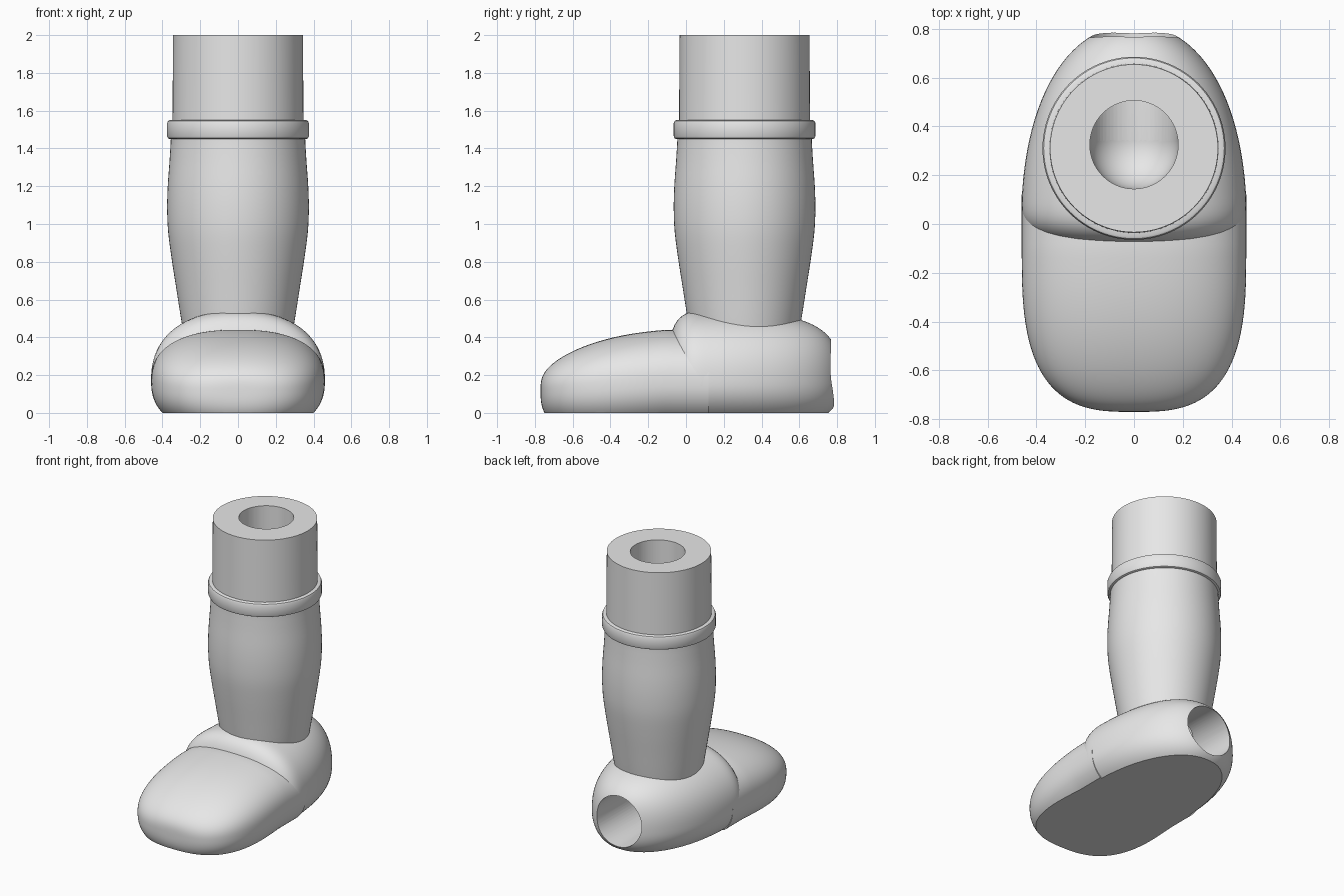
import bpy, bmesh
from math import sin, cos, pi, tau
from mathutils import Matrix, Vector

cube = bpy.data.objects.get("Cube")
if cube:
    bpy.data.objects.remove(cube)

grey = bpy.data.materials.new("light_grey")
grey.use_nodes = True
grey.diffuse_color = (0.8, 0.8, 0.8, 1)
grey.node_tree.nodes["Principled BSDF"].inputs["Base Color"].default_value = (0.8, 0.8, 0.8, 1)

LEG_Y = 0.31
BORE_Y = 0.325
BORE_Z = 0.21
BORE_R = 0.18


def finish(name, bm):
    bmesh.ops.recalc_face_normals(bm, faces=bm.faces)
    mesh = bpy.data.meshes.new(name)
    bm.to_mesh(mesh)
    bm.free()
    mesh.materials.append(grey)
    obj = bpy.data.objects.new(name, mesh)
    bpy.context.collection.objects.link(obj)
    return obj


def lathe(name, profile, y, steps=96):
    """Revolve (radius, height) points about a vertical axis at y."""
    bm = bmesh.new()
    pts = [bm.verts.new((r, y, z)) for r, z in profile]
    edges = [bm.edges.new(pair) for pair in zip(pts, pts[1:])]
    bmesh.ops.spin(bm, geom=pts + edges, cent=(0, y, 0), axis=(0, 0, 1),
                   angle=tau, steps=steps, use_duplicate=False)
    bmesh.ops.remove_doubles(bm, verts=bm.verts, dist=0.0001)
    return finish(name, bm)


def rounded(u, n):
    """Height of a superellipse quarter at distance u from its centre."""
    return max(1 - min(max(u, 0), 1) ** n, 0.00002) ** (1 / n)


def power(v, n):
    return (1 if v >= 0 else -1) * abs(v) ** (2 / n)


def loft(name, stations, section, n, sides=96):
    """Skin rounded sections along y, then slice off a flat sole at z = 0."""
    bm = bmesh.new()
    rings = []
    for y in stations:
        width, centre, up, down = section(y)
        ring = []
        for i in range(sides):
            c, s = cos(tau * i / sides), sin(tau * i / sides)
            ring.append(bm.verts.new((width * power(c, n), y,
                                      centre + (up if s > 0 else down) * power(s, n))))
        rings.append(ring)
    for a, b in zip(rings, rings[1:]):
        for i in range(sides):
            j = (i + 1) % sides
            bm.faces.new((a[i], a[j], b[j], b[i]))
    bm.faces.new(rings[0])
    bm.faces.new(rings[-1])
    cut = bmesh.ops.bisect_plane(bm, geom=bm.verts[:] + bm.edges[:] + bm.faces[:],
                                 plane_co=(0, 0, 0), plane_no=(0, 0, 1), clear_inner=True)
    rim = [e for e in cut["geom_cut"] if isinstance(e, bmesh.types.BMEdge)]
    bmesh.ops.edgeloop_fill(bm, edges=rim)
    return finish(name, bm)


def toe_section(y):
    u = max((-0.1 - y) / 0.67, 0)
    s = rounded(u, 3)
    return 0.46 * s, 0.17 - 0.05 * u, (0.27 - 0.07 * u * u) * s, 0.27 * s


def heel_section(y):
    front = rounded((0.12 - y) / 0.215, 3.5)
    tall = front * rounded(y / 0.81, 3.4)
    return 0.462 * front * rounded(y / 0.815, 2.2), 0.17, 0.37 * tall, 0.265 * tall


def carve(obj, cutter):
    mod = obj.modifiers.new("bore", 'BOOLEAN')
    mod.operation = 'DIFFERENCE'
    mod.solver = 'EXACT'
    mod.object = cutter
    bpy.context.view_layer.objects.active = obj
    bpy.ops.object.modifier_apply(modifier=mod.name)


# Foot: low toe cap tucked under a taller heel
N = 48
toe = loft("toe_cap", [0.12 - 0.89 * sin(pi / 2 * i / N) for i in range(N + 1)],
           toe_section, 2.4)
heel = loft("heel", [0.3575 - 0.4525 * cos(pi * i / N) for i in range(N + 1)],
            heel_section, 2.3)

# Leg: swelling calf, and a straight shaft above it
calf_ctrl = [(0.288, 0.42), (0.305, 0.52), (0.327, 0.66), (0.352, 0.82), (0.37, 0.96),
             (0.375, 1.08), (0.372, 1.2), (0.362, 1.34), (0.355, 1.46)]
calf = []
for i in range(len(calf_ctrl) - 1):
    p = [Vector(calf_ctrl[min(max(i + k, 0), len(calf_ctrl) - 1)]) for k in (-1, 0, 1, 2)]
    for t in (0, 0.25, 0.5, 0.75):
        calf.append(tuple(p[1] + (p[2] - p[0]) * t / 2
                          + (2 * p[0] - 5 * p[1] + 4 * p[2] - p[3]) * t * t / 2
                          + (3 * p[1] - p[0] - 3 * p[2] + p[3]) * t ** 3 / 2))
leg = lathe("leg", [(0, 0.42)] + calf + [(0.355, 1.5), (0.347, 1.5), (0.344, 2), (0, 2)], LEG_Y)

# Band around the leg, with softened edges
band = lathe("leg_band", [(0.335, 1.45), (0.362, 1.45), (0.37, 1.454), (0.375, 1.465),
                          (0.375, 1.535), (0.37, 1.546), (0.362, 1.55), (0.335, 1.55),
                          (0.335, 1.45)], LEG_Y)

# Round channel: down the leg, then out through the heel
r = BORE_R + 0.001
bowl = [(r * sin(pi / 2 * i / 16), BORE_Z - r * cos(pi / 2 * i / 16)) for i in range(17)]
leg_bore = lathe("leg_bore_cutter", bowl + [(r, 2.2), (0, 2.2)], BORE_Y, 64)

bm = bmesh.new()
bmesh.ops.create_cone(bm, cap_ends=True, segments=64, radius1=BORE_R, radius2=BORE_R, depth=0.7,
                      matrix=Matrix.Translation((0, BORE_Y + 0.35, BORE_Z))
                      @ Matrix.Rotation(pi / 2, 4, 'X'))
heel_bore = finish("heel_bore_cutter", bm)

carve(leg, leg_bore)
carve(heel, leg_bore)
carve(heel, heel_bore)
for cutter in (leg_bore, heel_bore):
    bpy.data.objects.remove(cutter)

# Smooth shading with crisp rims
bpy.ops.object.select_all(action='DESELECT')
for obj in (toe, heel, leg, band):
    obj.select_set(True)
bpy.context.view_layer.objects.active = leg
bpy.ops.object.shade_smooth_by_angle(angle=0.6)
